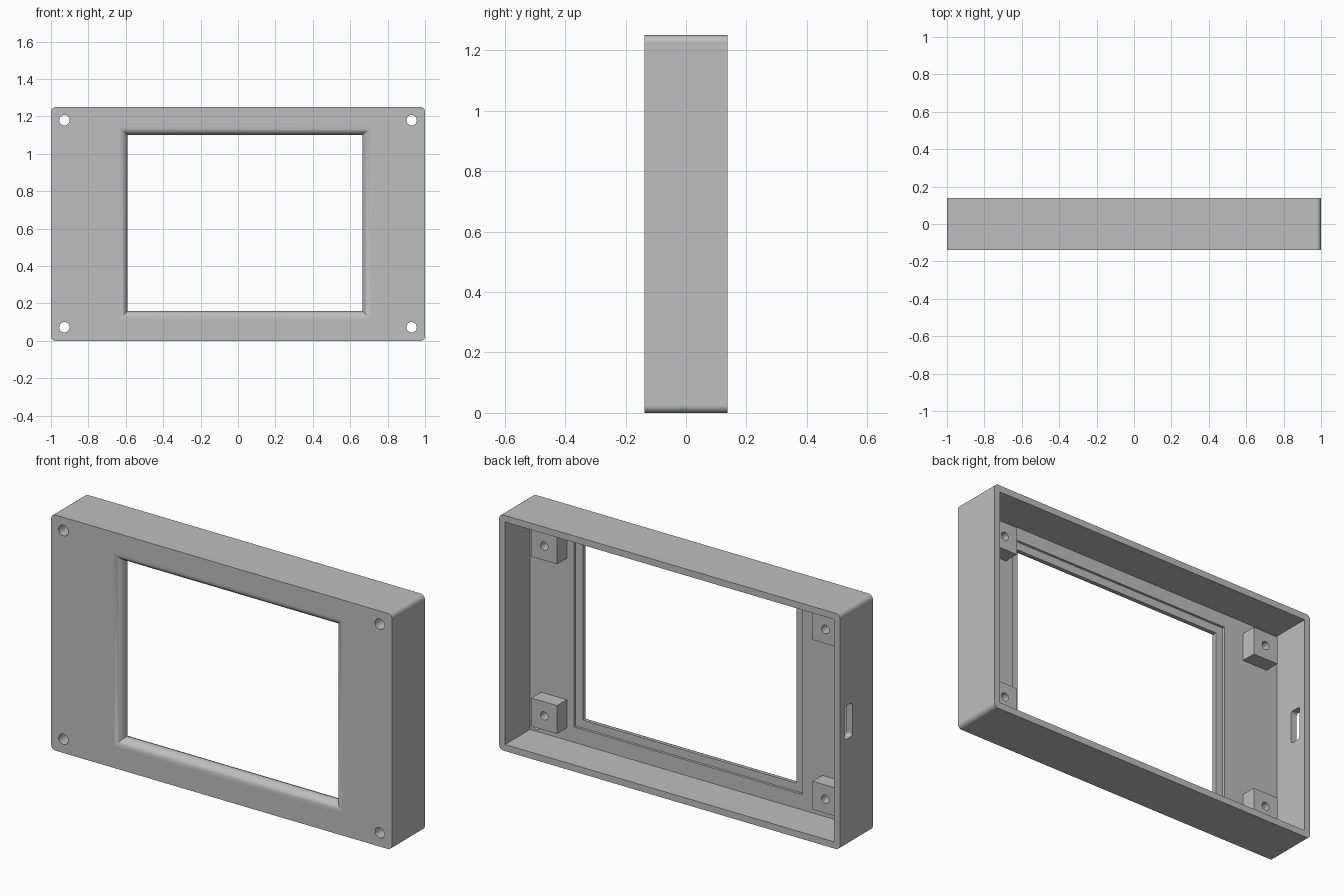
import bpy, bmesh, math

cube = bpy.data.objects.get("Cube")
if cube:
    bpy.data.objects.remove(cube, do_unlink=True)

FRONT, BACK, HEIGHT = -0.138, 0.138, 1.25
WALL, FLOOR = 0.035, -0.072

grey = bpy.data.materials.new("plain grey")
grey.use_nodes = True
grey.diffuse_color = (0.52, 0.52, 0.52, 1)
grey.node_tree.nodes["Principled BSDF"].inputs["Base Color"].default_value = grey.diffuse_color


def outline(a0, a1, b0, b1, r=0, steps=6):
    """Rectangle in two axes, with rounded corners if r > 0."""
    if not r:
        return [(a1, b1), (a0, b1), (a0, b0), (a1, b0)]
    centres = [(a1 - r, b1 - r), (a0 + r, b1 - r), (a0 + r, b0 + r), (a1 - r, b0 + r)]
    pts = []
    for q, (a, b) in enumerate(centres):
        for i in range(steps + 1):
            t = (q + i / steps) * math.pi / 2
            pts.append((a + r * math.cos(t), b + r * math.sin(t)))
    return pts


def circle(x, z, r, n=24):
    return [(x + r * math.cos(i * math.tau / n), z + r * math.sin(i * math.tau / n))
            for i in range(n)]


def loft(name, sections, axis="y"):
    """Closed solid through (position, outline) sections along an axis."""
    bm = bmesh.new()
    rings = []
    for d, pts in sections:
        rings.append([bm.verts.new((a, d, b) if axis == "y" else (d, a, b)) for a, b in pts])
    for lo, hi in zip(rings, rings[1:]):
        for i in range(len(lo)):
            j = (i + 1) % len(lo)
            bm.faces.new((lo[i], lo[j], hi[j], hi[i]))
    bm.faces.new(rings[0])
    bm.faces.new(rings[-1])
    bmesh.ops.recalc_face_normals(bm, faces=bm.faces[:])
    mesh = bpy.data.meshes.new(name)
    bm.to_mesh(mesh)
    bm.free()
    mesh.materials.append(grey)
    obj = bpy.data.objects.new(name, mesh)
    bpy.context.collection.objects.link(obj)
    return obj


def prism(name, d0, d1, pts, axis="y"):
    return loft(name, [(d0, pts), (d1, pts)], axis)


def cut(obj, cutters):
    """Subtract the cutters, bake the result and remove them."""
    for c in cutters:
        c.hide_render = True
        mod = obj.modifiers.new("cut", "BOOLEAN")
        mod.operation, mod.solver, mod.object = "DIFFERENCE", "EXACT", c
    graph = bpy.context.evaluated_depsgraph_get()
    mesh = bpy.data.meshes.new_from_object(obj.evaluated_get(graph))
    obj.modifiers.clear()
    obj.data = mesh
    for c in cutters:
        bpy.data.objects.remove(c, do_unlink=True)


def smooth(obj):
    bpy.ops.object.select_all(action="DESELECT")
    obj.select_set(True)
    bpy.context.view_layer.objects.active = obj
    bpy.ops.object.shade_smooth_by_angle(angle=math.radians(30))
    mod = obj.modifiers.new("clean shading", "WEIGHTED_NORMAL")
    mod.keep_sharp = True


# Open-backed case with rounded outer corners
case = prism("case", FRONT, BACK, outline(-1, 1, 0, HEIGHT, 0.025))
cavity = prism("cavity_cutter", FLOOR, BACK + 0.1,
               outline(-1 + WALL, 1 - WALL, WALL, HEIGHT - WALL))


# Window: rounded front lip, straight throat, shallow recess behind
def window(grow):
    return outline(-0.59 - grow, 0.665 + grow, 0.16 - grow, 1.10 + grow)


LIP, RECESS, RECESS_Y = 0.045, 0.043, -0.085
sections = [(FRONT - 0.1, window(LIP))]
for i in range(9):
    t = i / 8 * math.pi / 2
    sections.append((FRONT + LIP * (1 - math.cos(t)), window(LIP * (1 - math.sin(t)))))
sections.append((0.0, window(0)))
opening = loft("window_cutter", sections)
recess = prism("recess_cutter", RECESS_Y, 0.0, window(RECESS))

# Slot in the side wall
slot = prism("slot_cutter", -1.1, -0.9, outline(0.034, 0.1, 0.567, 0.745, 0.015, 4), "x")

# Corner screw holes through the front panel
holes = [prism("hole_cutter", FRONT - 0.1, 0.0, circle(x, z, 0.028))
         for x in (-0.928, 0.928) for z in (0.073, 1.18)]

cut(case, [cavity, opening, recess, slot] + holes)
smooth(case)

# Four square standoffs with blind holes
HALF, TOP = 0.075, 0.01
for side, x in (("right", -0.825), ("left", 0.825)):
    for level, z in (("lower", 0.175), ("upper", 1.075)):
        post = prism(f"{level}_{side}_standoff", FLOOR - 0.005, TOP,
                     outline(x - HALF, x + HALF, z - HALF, z + HALF))
        cut(post, [prism("bore_cutter", FLOOR, TOP + 0.1, circle(x, z, 0.022))])
        smooth(post)
